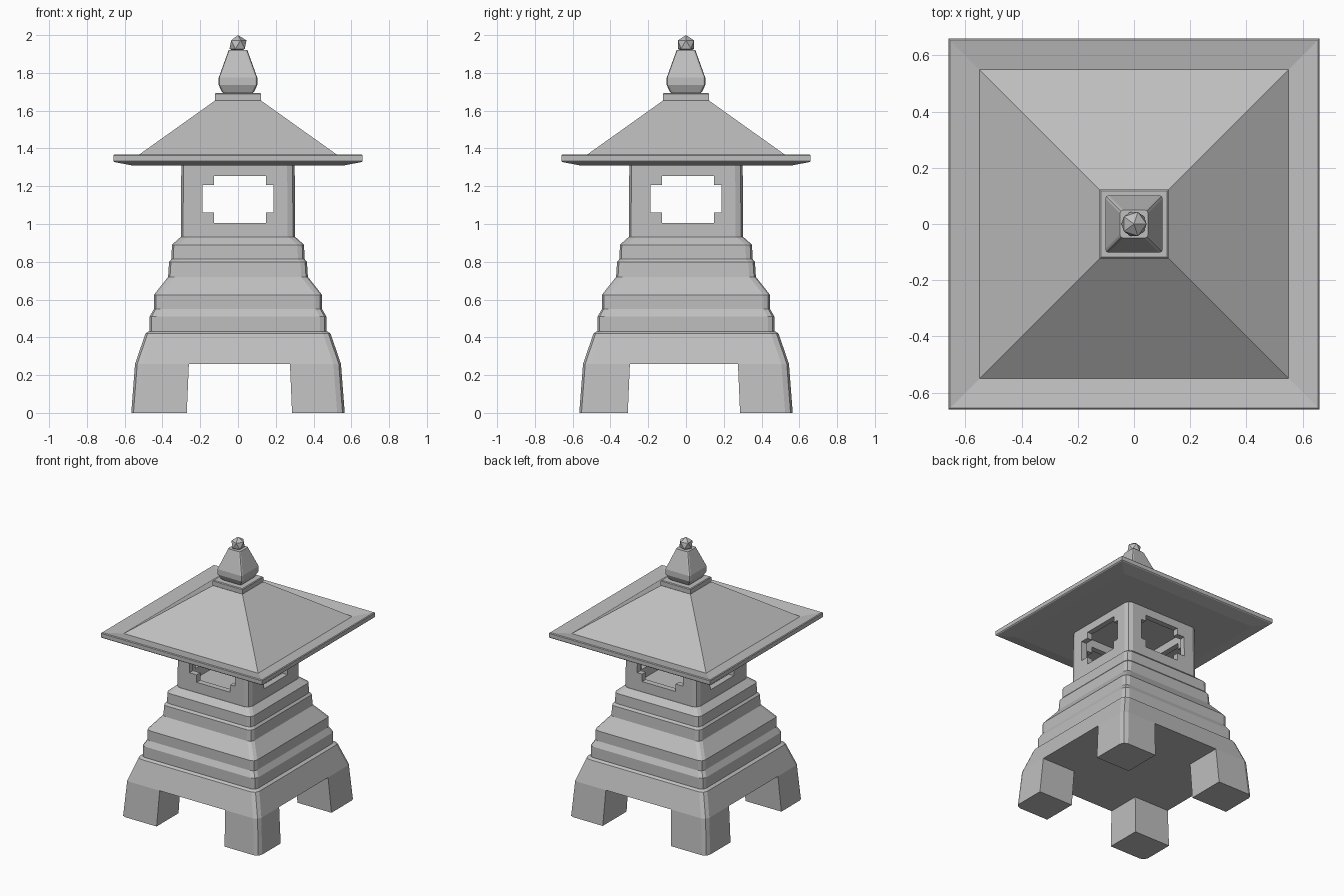
import bpy
import bmesh
from math import cos, sin, pi

cube = bpy.data.objects.get("Cube")
if cube:
    bpy.data.objects.remove(cube, do_unlink=True)

GREY = (0.52, 0.52, 0.52, 1)
stone = bpy.data.materials.new("grey stone")
stone.use_nodes = True
stone.diffuse_color = GREY
stone.node_tree.nodes["Principled BSDF"].inputs["Base Color"].default_value = GREY


def finish(name, bm):
    bmesh.ops.recalc_face_normals(bm, faces=bm.faces[:])
    mesh = bpy.data.meshes.new(name)
    bm.to_mesh(mesh)
    bm.free()
    mesh.materials.append(stone)
    obj = bpy.data.objects.new(name, mesh)
    bpy.context.collection.objects.link(obj)
    return obj


def square_ring(half, corner):
    """Square outline with rounded corners, or a plain square if corner is 0."""
    points = []
    steps = 2 if corner else 0
    for k, (sx, sy) in enumerate([(1, 1), (-1, 1), (-1, -1), (1, -1)]):
        for i in range(steps + 1):
            a = (k + i / max(steps, 1)) * pi / 2
            points.append((sx * (half - corner) + corner * cos(a),
                           sy * (half - corner) + corner * sin(a)))
    return points


def loft(name, profile, corner=0.0):
    """Stack square rings given as (half width, z) and cap both ends."""
    bm = bmesh.new()
    rings = [[bm.verts.new((x, y, z)) for x, y in square_ring(half, corner)]
             for half, z in profile]
    n = len(rings[0])
    for low, high in zip(rings, rings[1:]):
        for i in range(n):
            j = (i + 1) % n
            bm.faces.new((low[i], low[j], high[j], high[i]))
    bm.faces.new(rings[0][::-1])
    bm.faces.new(rings[-1])
    return finish(name, bm)


def tunnel(name, outline, along_y):
    """Prism of an (across, z) outline running through the whole model."""
    bm = bmesh.new()
    ends = [[bm.verts.new((u, d, z) if along_y else (d, u, z)) for u, z in outline]
            for d in (-1, 1)]
    n = len(outline)
    for i in range(n):
        j = (i + 1) % n
        bm.faces.new((ends[0][i], ends[0][j], ends[1][j], ends[1][i]))
    bm.faces.new(ends[0])
    bm.faces.new(ends[1])
    return finish(name, bm)


def cut(obj, cutter):
    cutter.hide_render = True
    mod = obj.modifiers.new("cut", "BOOLEAN")
    mod.operation = "DIFFERENCE"
    mod.solver = "EXACT"
    mod.object = cutter
    bpy.context.view_layer.objects.active = obj
    bpy.ops.object.modifier_apply(modifier=mod.name)
    bpy.data.objects.remove(cutter, do_unlink=True)


# Base with four legs, opened by two crossing tunnels
base = loft("legged_base", [(0.565, 0), (0.545, 0.26), (0.49, 0.42), (0.475, 0.43)], 0.04)
for along_y, left, right in [(True, -0.26, 0.275), (False, -0.297, 0.275)]:
    cut(base, tunnel("leg_gap", [(left - 0.012, -0.02), (right + 0.012, -0.02),
                                 (right, 0.26), (left, 0.26)], along_y))

# Stepped plinth
loft("stepped_plinth", [(0.468, 0.425), (0.468, 0.51), (0.445, 0.55), (0.445, 0.625),
                        (0.37, 0.72), (0.365, 0.80), (0.352, 0.815), (0.35, 0.89),
                        (0.305, 0.93)], 0.035)

# Hollow lamp chamber with a notched window in each wall
chamber = loft("lamp_chamber", [(0.303, 0.925), (0.3, 1.315)], 0.04)
cut(chamber, loft("chamber_hollow", [(0.26, 0.9), (0.26, 1.4)]))
SIDES, NOTCHES = (-0.187, 0.188), (-0.127, 0.148)
window = [(NOTCHES[0], 1.005), (NOTCHES[1], 1.005), (NOTCHES[1], 1.06), (SIDES[1], 1.06),
          (SIDES[1], 1.207), (NOTCHES[1], 1.207), (NOTCHES[1], 1.253), (NOTCHES[0], 1.253),
          (NOTCHES[0], 1.207), (SIDES[0], 1.207), (SIDES[0], 1.06), (NOTCHES[0], 1.06)]
for along_y in (True, False):
    cut(chamber, tunnel("window_gap", window, along_y))

# Roof with raised eaves
loft("roof", [(0.56, 1.31), (0.655, 1.328), (0.66, 1.333), (0.66, 1.362), (0.655, 1.367),
              (0.55, 1.348), (0.12, 1.655)])

# Cap plate and finial
loft("cap_plate", [(0.117, 1.65), (0.122, 1.655), (0.122, 1.688), (0.117, 1.693)])
loft("finial", [(0.075, 1.69), (0.085, 1.70), (0.102, 1.735), (0.102, 1.775),
                (0.093, 1.80), (0.05, 1.92)], 0.012)

# Faceted knob on top
bm = bmesh.new()
bmesh.ops.create_icosphere(bm, subdivisions=1, radius=0.05)
bmesh.ops.translate(bm, vec=(0, 0, 1.95), verts=bm.verts[:])
finish("finial_knob", bm)
